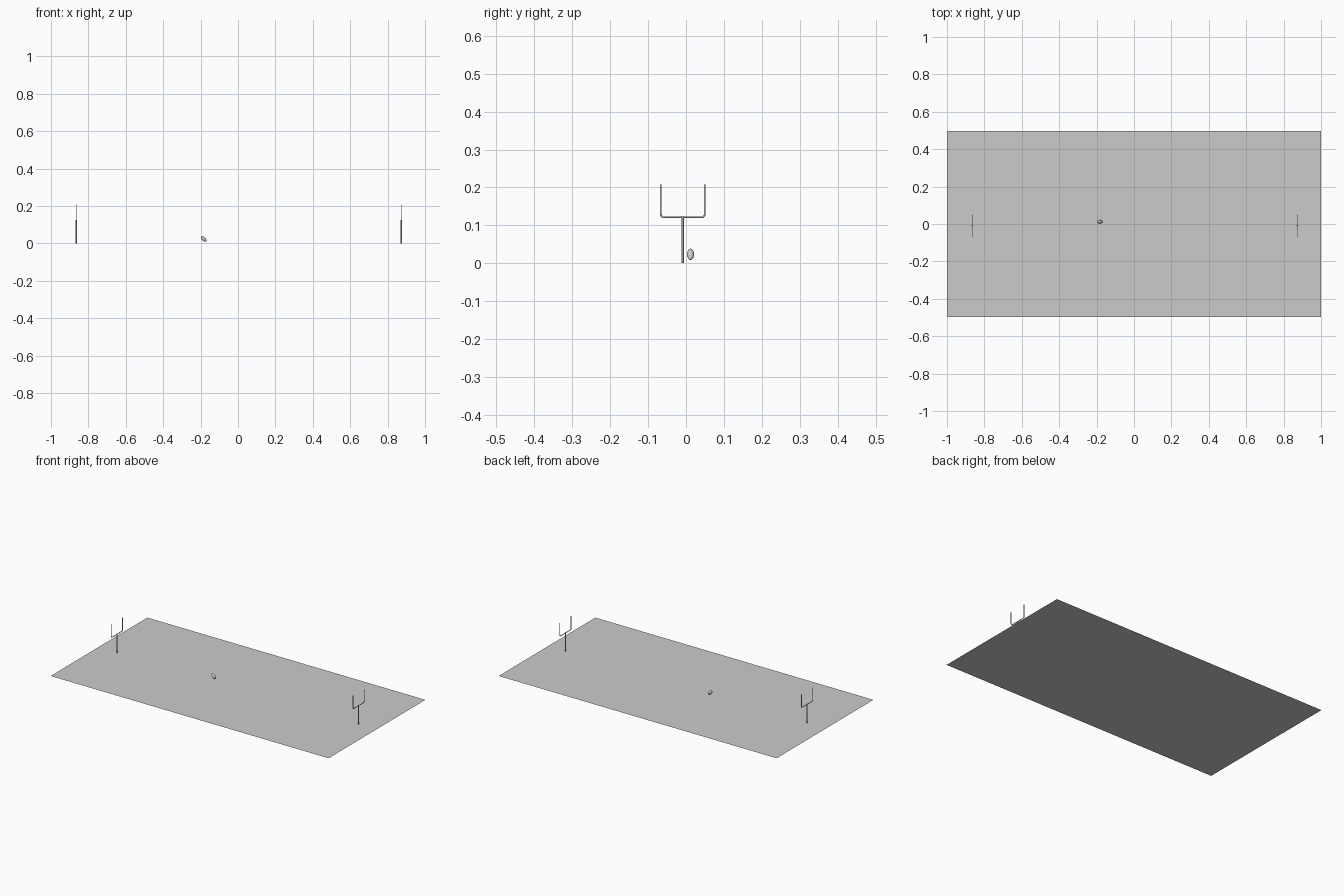
import bpy, bmesh, math
from mathutils import Matrix, Vector

if "Cube" in bpy.data.objects:
    bpy.data.objects.remove(bpy.data.objects["Cube"])


def tube(name, points, radius):
    """Round capped tube swept along a list of points."""
    cu = bpy.data.curves.new(name, 'CURVE')
    cu.dimensions = '3D'
    cu.bevel_depth = radius
    cu.bevel_resolution = 3
    cu.use_fill_caps = True
    sp = cu.splines.new('POLY')
    sp.points.add(len(points) - 1)
    for p, co in zip(sp.points, points):
        p.co = (*co, 1)
    sp.use_smooth = True
    ob = bpy.data.objects.new(name, cu)
    bpy.context.collection.objects.link(ob)
    return ob


def arc(cy, cz, r, a0, a1, n=6):
    """Arc in the yz plane, angles in degrees."""
    angles = [math.radians(a0 + (a1 - a0) * i / n) for i in range(n + 1)]
    return [(cy + r * math.cos(a), cz + r * math.sin(a)) for a in angles]


# Playing field: a single flat sheet
bpy.ops.mesh.primitive_plane_add(size=1)
field = bpy.context.object
field.name = "field"
field.scale = (2, 0.994, 1)

# Goals: post, crossbar with rounded corners running into the uprights
Y_MID, HALF, BAR_Z, TOP_Z, R = -0.0085, 0.058, 0.121, 0.208, 0.009
y0, y1 = Y_MID - HALF, Y_MID + HALF
fork = ([(y0, TOP_Z)]
        + arc(y0 + R, BAR_Z + R, R, 180, 270)
        + arc(y1 - R, BAR_Z + R, R, 270, 360)
        + [(y1, TOP_Z)])
for side, x in (("left", -0.865), ("right", 0.873)):
    tube(side + "_goal_fork", [(x, y, z) for y, z in fork], 0.0024)
    tube(side + "_goal_post", [(x, Y_MID, 0), (x, Y_MID, BAR_Z)], 0.003)
    bpy.ops.mesh.primitive_uv_sphere_add(segments=16, ring_count=8, radius=0.0042,
                                         location=(x, Y_MID, BAR_Z))
    bpy.context.object.name = side + "_goal_joint"
    bpy.ops.object.shade_smooth()

# Ball: pointed oval lathed about its long axis, then tilted
bm = bmesh.new()
n, half_len, rad = 14, 0.0198, 0.0095
profile = []
for i in range(n + 1):
    t = -math.cos(math.pi * i / n)
    profile.append(bm.verts.new((rad * (1 - t * t) ** 0.65, 0, half_len * t)))
edges = [bm.edges.new(pair) for pair in zip(profile, profile[1:])]
bmesh.ops.spin(bm, geom=profile + edges, cent=(0, 0, 0), axis=(0, 0, 1),
               angle=2 * math.pi, steps=24)
bmesh.ops.remove_doubles(bm, verts=bm.verts, dist=1e-5)
bmesh.ops.recalc_face_normals(bm, faces=bm.faces)
for f in bm.faces:
    f.smooth = True
me = bpy.data.meshes.new("ball")
bm.to_mesh(me)
bm.free()
ball = bpy.data.objects.new("ball", me)
bpy.context.collection.objects.link(ball)
ball.matrix_world = (Matrix.Translation(Vector((-0.183, 0.012, 0.0235)))
                     @ Matrix.Rotation(math.radians(-45), 4, 'Y'))
